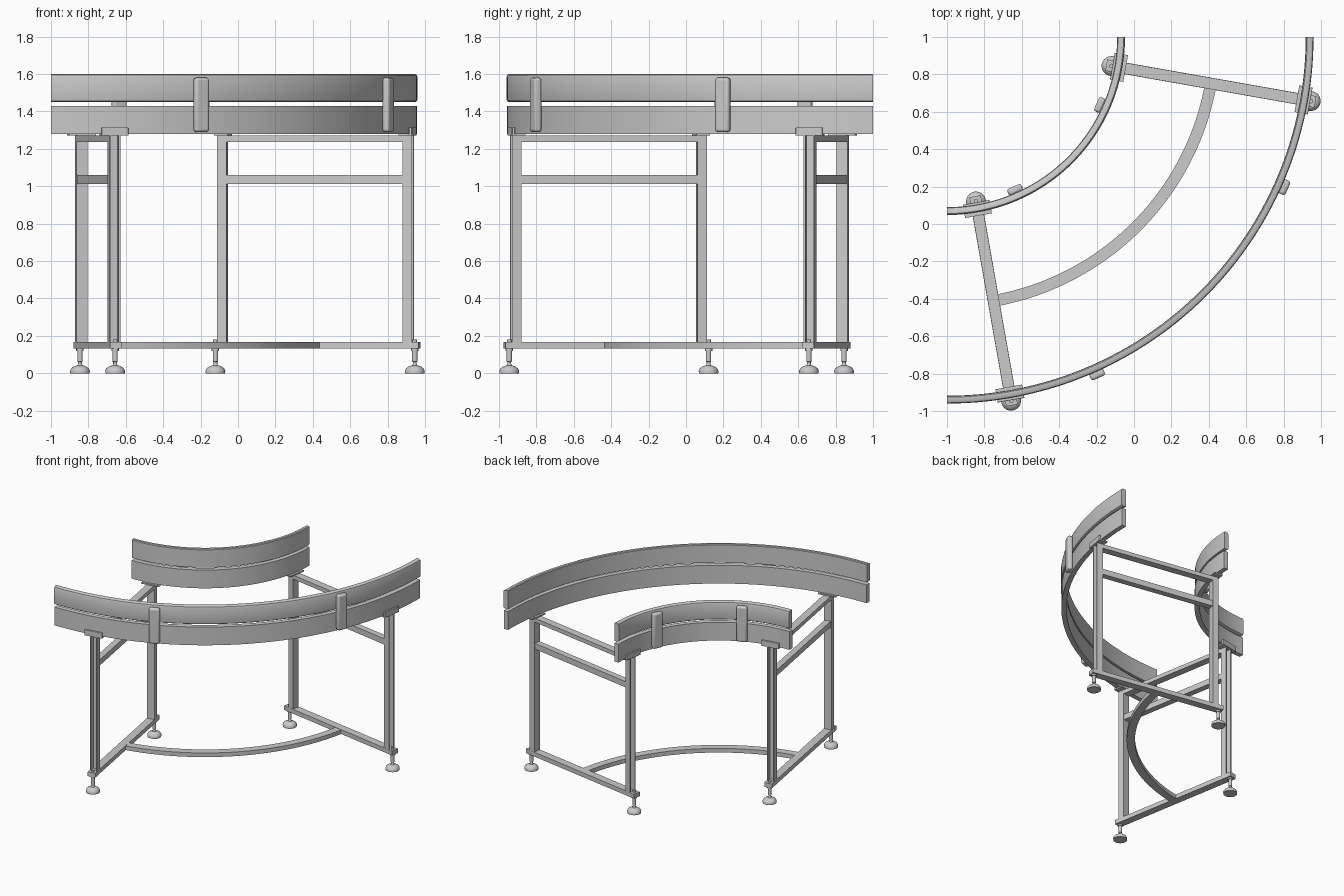
import bpy, bmesh, math
from mathutils import Matrix, Vector

if "Cube" in bpy.data.objects:
    bpy.data.objects.remove(bpy.data.objects["Cube"])

# Everything is laid out in polar form around the bend centre
CENTRE = Vector((-1, 1, 0))


def finish(name, bm, bevel=0):
    bmesh.ops.remove_doubles(bm, verts=bm.verts, dist=1e-5)
    bmesh.ops.recalc_face_normals(bm, faces=bm.faces)
    me = bpy.data.meshes.new(name)
    bm.to_mesh(me)
    bm.free()
    ob = bpy.data.objects.new(name, me)
    bpy.context.collection.objects.link(ob)
    if bevel:
        mod = ob.modifiers.new("bevel", 'BEVEL')
        mod.width, mod.segments = bevel, 3
    bpy.ops.object.select_all(action='DESELECT')
    ob.select_set(True)
    bpy.context.view_layer.objects.active = ob
    bpy.ops.object.shade_smooth_by_angle(angle=math.radians(35))
    return ob


def place(angle):
    return Matrix.Translation(CENTRE) @ Matrix.Rotation(math.radians(angle), 4, 'Z')


def arc(name, profile, a0, a1, steps=56):
    """Sweep a closed (radius, z) profile around the bend centre."""
    bm = bmesh.new()
    rings = []
    for i in range(steps + 1):
        m = place(a0 + (a1 - a0) * i / steps)
        rings.append([bm.verts.new(m @ Vector((r, 0, z))) for r, z in profile])
    n = len(profile)
    for p, q in zip(rings, rings[1:]):
        for j in range(n):
            k = (j + 1) % n
            bm.faces.new((p[j], p[k], q[k], q[j]))
    bm.faces.new(rings[0])
    bm.faces.new(rings[-1])
    return finish(name, bm)


def box(name, angle, r0, r1, width, z0, z1, bevel=0):
    bm = bmesh.new()
    m = (place(angle) @ Matrix.Translation(((r0 + r1) / 2, 0, (z0 + z1) / 2))
         @ Matrix.Diagonal((r1 - r0, width, z1 - z0, 1)))
    bmesh.ops.create_cube(bm, size=1, matrix=m)
    return finish(name, bm, bevel)


def channel_post(name, angle, r_open, side):
    """Upright U channel whose open face points along side (+1 out, -1 in)."""
    w, d, t = 0.03, 0.05, 0.009
    pts = [(0, -w), (-d, -w), (-d, w), (0, w), (0, w - t),
           (t - d, w - t), (t - d, t - w), (0, t - w)]
    bm = bmesh.new()
    m = place(angle)
    face = bm.faces.new([bm.verts.new(m @ Vector((r_open + side * x, y, 0.165))) for x, y in pts])
    ext = bmesh.ops.extrude_face_region(bm, geom=[face])
    bmesh.ops.translate(bm, vec=(0, 0, 1.105),
                        verts=[g for g in ext["geom"] if isinstance(g, bmesh.types.BMVert)])
    return finish(name, bm)


def lathe(name, angle, r, profile, sides=24):
    bm = bmesh.new()
    vs = [bm.verts.new((x, 0, z)) for x, z in profile]
    es = [bm.edges.new(e) for e in zip(vs, vs[1:])]
    bmesh.ops.spin(bm, geom=vs + es, axis=(0, 0, 1), cent=(0, 0, 0),
                   angle=2 * math.pi, steps=sides)
    bmesh.ops.transform(bm, verts=bm.verts,
                        matrix=place(angle) @ Matrix.Translation((r, 0, 0)))
    return finish(name, bm)


# Levelling foot: domed pad, threaded stem, nut
FOOT = [(0, 0), (0.052, 0), (0.053, 0.014), (0.046, 0.027), (0.032, 0.037), (0.014, 0.042),
        (0.01, 0.05), (0.01, 0.06), (0.014, 0.062), (0.014, 0.118), (0.02, 0.12),
        (0.02, 0.135), (0.012, 0.135), (0.012, 0.18), (0, 0.18)]

# name, inner rail face radius, outward side, foot radius, open post face radius
SIDES = [("inner", 0.91, -1, 0.893, 0.907), ("outer", 1.96, 1, 1.975, 1.965)]

for tag, face, s, foot_r, post_r in SIDES:
    # Upper guard with rounded face, lower guard square
    upper = [(-0.04, 1.45), (-0.012, 1.45), (-0.003, 1.456), (0, 1.468), (0, 1.582),
             (-0.004, 1.594), (-0.014, 1.6), (-0.034, 1.6), (-0.04, 1.595)]
    lower = [(-0.042, 1.28), (-0.004, 1.28), (-0.004, 1.43), (-0.042, 1.43)]
    arc(tag + "_upper_guard", [(face + s * x, z) for x, z in upper], -90, 0)
    arc(tag + "_lower_guard", [(face + s * x, z) for x, z in lower], -90, 0)

    # Clips joining the two guards
    for a in (-66, -24):
        r0, r1 = sorted((face - s * 0.005, face + s * 0.035))
        box(tag + "_guard_clip", a, r0, r1, 0.082, 1.29, 1.58, 0.014)

    for a in (-80, -10):
        channel_post(tag + "_post", a, post_r, s)
        lathe(tag + "_levelling_foot", a, foot_r, FOOT)
        # Angle bracket: flat plate under the guard and upstand on its face
        r0, r1 = sorted((face - s * 0.06, face + s * 0.012))
        box(tag + "_bracket_plate", a, r0, r1, 0.145, 1.27, 1.28)
        r0, r1 = sorted((face - s * 0.003, face + s * 0.012))
        box(tag + "_bracket_upstand", a, r0, r1, 0.145, 1.27, 1.315, 0.003)

# Cross bars of the two end frames
for a in (-80, -10):
    box("frame_top_bar", a, 0.955, 1.917, 0.06, 1.237, 1.27)
    box("frame_middle_bar", a, 0.955, 1.917, 0.05, 1.013, 1.06)
    box("frame_bottom_bar", a, 0.865, 2.0, 0.062, 0.132, 0.168)

# Curved floor tie between the frames
arc("curved_tie_bar", [(1.402, 0.132), (1.464, 0.132), (1.464, 0.166), (1.402, 0.166)], -79, -11)
